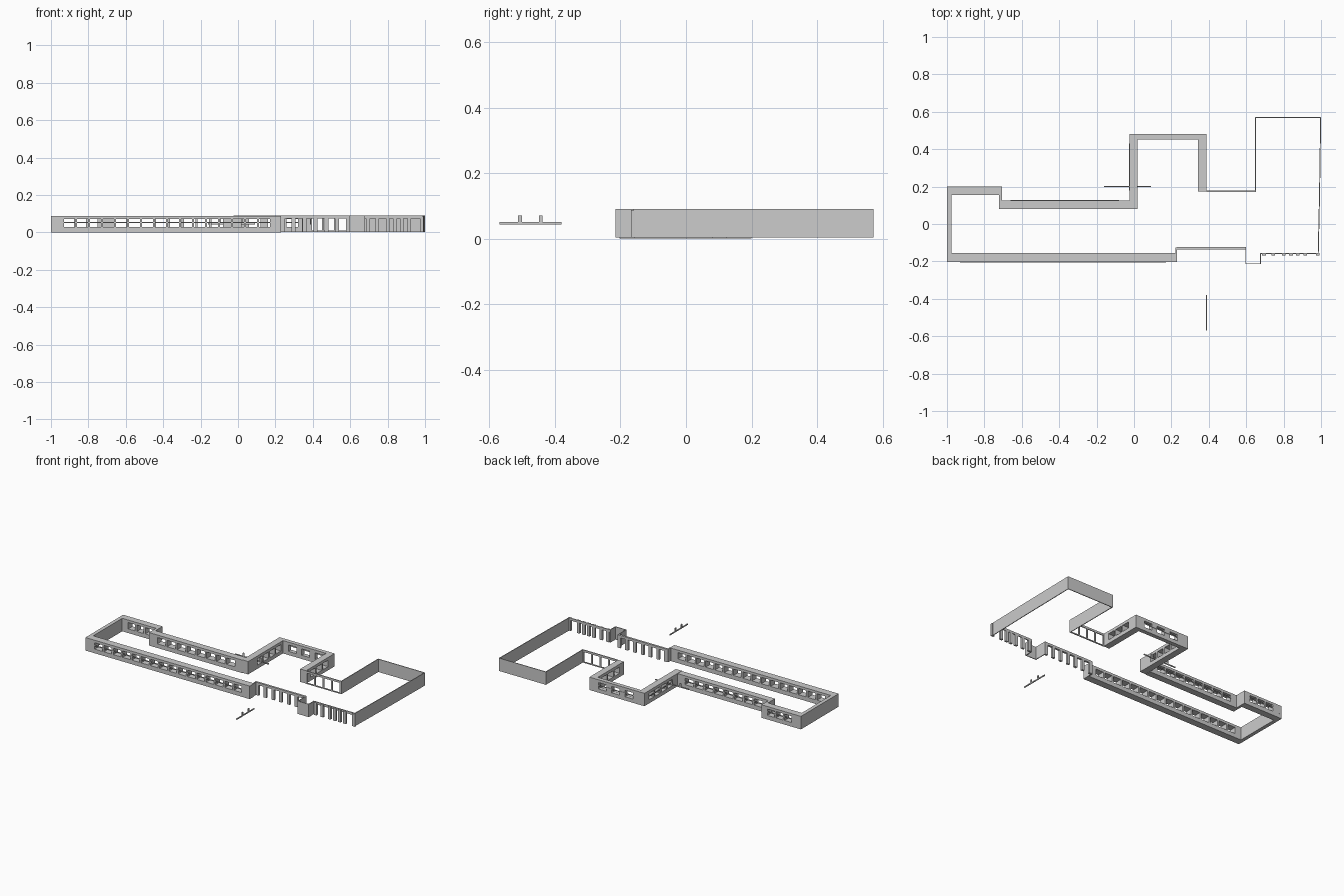
import bpy, bmesh

if "Cube" in bpy.data.objects:
    bpy.data.objects.remove(bpy.data.objects["Cube"])


def add_box(bm, x0, x1, y0, y1, z0, z1):
    """Append one axis aligned box."""
    v = [bm.verts.new((x, y, z)) for z in (z0, z1)
         for x, y in ((x0, y0), (x1, y0), (x1, y1), (x0, y1))]
    for f in ((3, 2, 1, 0), (4, 5, 6, 7), (0, 1, 5, 4),
              (1, 2, 6, 5), (2, 3, 7, 6), (3, 0, 4, 7)):
        bm.faces.new([v[i] for i in f])


def finish(bm, name):
    me = bpy.data.meshes.new(name)
    bm.to_mesh(me)
    bm.free()
    ob = bpy.data.objects.new(name, me)
    bpy.context.collection.objects.link(ob)
    return ob


def run(bm, axis, a0, a1, c0, c1, z0, z1):
    """Box given along an axis (a) and across it (c)."""
    if axis == 'x':
        add_box(bm, a0, a1, c0, c1, z0, z1)
    else:
        add_box(bm, c0, c1, a0, a1, z0, z1)


def wall(name, axis, a0, a1, c0, c1, openings=(), z=(0.003, 0.09), sill=0.028, head=0.071):
    """Straight wall with a row of through openings."""
    bm = bmesh.new()
    if not openings:
        run(bm, axis, a0, a1, c0, c1, *z)
    else:
        if sill > z[0]:
            run(bm, axis, a0, a1, c0, c1, z[0], sill)
        run(bm, axis, a0, a1, c0, c1, head, z[1])
        edges = [a0] + [e for o in openings for e in o] + [a1]
        for s, e in zip(edges[::2], edges[1::2]):
            run(bm, axis, s, e, c0, c1, max(z[0], sill), head)
    return finish(bm, name)


def row(start, end, n, gap):
    """n equal openings between start and end with a gap between them."""
    w = (end - start - gap * (n - 1)) / n
    return [(start + i * (w + gap), start + i * (w + gap) + w) for i in range(n)]


def frame(name, axis, a0, a1, c, n=0, t=0.003, zb=0.05):
    """Window transom bar with n short mullions on it."""
    bm = bmesh.new()
    run(bm, axis, a0, a1, c - t / 2, c + t / 2, zb - 0.001, zb + 0.006)
    for i in range(n):
        m = a0 + (a1 - a0) * (i + 1) / (n + 1)
        run(bm, axis, m - 0.006, m + 0.006, c - t / 2, c + t / 2, zb + 0.006, 0.071)
    return finish(bm, name)


LOW = (0.0, 0.088)
# Long west wing
wall("front_wall", 'x', -1, 0.23, -0.203, -0.155, row(-0.93, 0.17, 16, 0.012), LOW)
wall("west_wall", 'y', -0.155, 0.155, -1, -0.975, z=LOW)
wall("north_west_wall", 'x', -1, -0.705, 0.155, 0.2, row(-0.93, -0.75, 3, 0.012), LOW)
wall("step_wall", 'y', 0.125, 0.155, -0.722, -0.705, z=LOW)
wall("back_wall", 'x', -0.722, -0.025, 0.08, 0.125, row(-0.66, -0.08, 8, 0.012), LOW)
frame("front_transom", 'x', -0.93, 0.17, -0.204)
frame("north_west_transom", 'x', -0.93, -0.75, 0.2)
frame("back_transom", 'x', -0.66, -0.08, 0.126)

# North wing
wall("wing_west_wall", 'y', 0.08, 0.452, -0.025, 0.02, row(0.18, 0.43, 4, 0.012))
wall("wing_north_wall", 'x', -0.025, 0.387, 0.452, 0.48,
     [(0.06, 0.12), (0.16, 0.22), (0.26, 0.32)])
wall("wing_east_wall", 'y', 0.175, 0.452, 0.343, 0.387, row(0.22, 0.41, 3, 0.012))
frame("wing_west_transom", 'y', 0.18, 0.43, -0.026)
frame("wing_north_transom", 'x', 0.06, 0.32, 0.481)

# Detached window frames beside the building
frame("loose_frame_east", 'y', -0.57, -0.38, 0.388, 2, 0.006, 0.044)
frame("loose_frame_west", 'x', -0.16, 0.09, 0.2, 3, 0.005, 0.044)

# Thin walls of the east hall
T = 0.005
wall("glazed_link", 'x', 0.387, 0.65, 0.172, 0.178, row(0.395, 0.64, 4, 0.01),
     sill=0.01, head=0.076)
wall("hall_west_wall", 'y', 0.172, 0.57, 0.648, 0.648 + T)
wall("hall_north_wall", 'x', 0.648, 1.0, 0.567, 0.572)

# East wall bends slightly halfway
bm = bmesh.new()
rings = []
for x, y in ((0.985, -0.158), (0.992, 0.157), (0.998, 0.57)):
    rings.append([bm.verts.new(p) for p in ((x - T / 2, y, 0.003), (x + T / 2, y, 0.003),
                                            (x + T / 2, y, 0.09), (x - T / 2, y, 0.09))])
for a, b in zip(rings, rings[1:]):
    for i in range(4):
        j = (i + 1) % 4
        bm.faces.new((a[i], a[j], b[j], b[i]))
bm.faces.new(rings[0])
bm.faces.new(rings[-1])
bmesh.ops.recalc_face_normals(bm, faces=bm.faces)
finish(bm, "hall_east_wall")

# Front colonnades: beam with pillars below
wall("loggia_return", 'y', -0.155, -0.125, 0.222, 0.23)
wall("loggia_beam_and_pillars", 'x', 0.23, 0.595, -0.137, -0.123,
     row(0.25, 0.578, 6, 0.021), sill=0, head=0.074)
wall("hall_front_beam", 'x', 0.68, 0.985, -0.16, -0.154, z=(0.074, 0.09))
bm = bmesh.new()
for x in (0.685, 0.735, 0.79, 0.83, 0.865, 0.905, 0.972):
    add_box(bm, x, x + 0.02, -0.168, -0.154, 0.003, 0.088)
finish(bm, "hall_front_pillars")

# Entrance porch projecting to the front
wall("porch_west", 'y', -0.215, -0.123, 0.595, 0.6)
wall("porch_front", 'x', 0.6, 0.675, -0.215, -0.21)
wall("porch_east", 'y', -0.215, -0.155, 0.675, 0.68)
